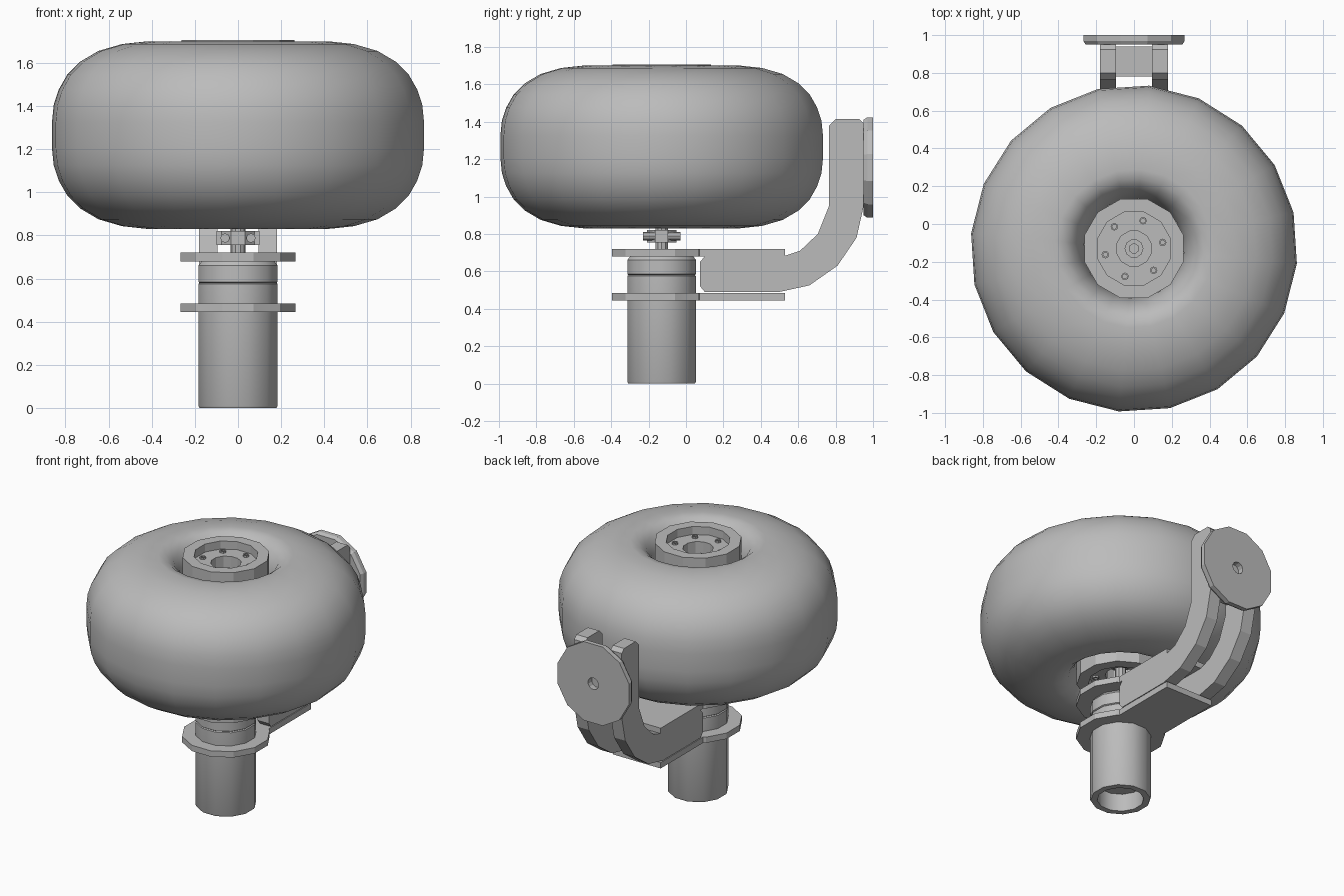
import bpy, bmesh, math
from mathutils import Matrix, Vector

if "Cube" in bpy.data.objects:
    bpy.data.objects.remove(bpy.data.objects["Cube"])

GREY = (0.5, 0.5, 0.5, 1)
mat = bpy.data.materials.new("plain grey")
mat.use_nodes = True
mat.diffuse_color = GREY
mat.node_tree.nodes["Principled BSDF"].inputs["Base Color"].default_value = GREY

AXIS = Vector((0, -0.13, 0))   # wheel and strut axis
MID = 1.265                    # wheel mid height


def finish(name, bm, smooth=None):
    bmesh.ops.remove_doubles(bm, verts=bm.verts, dist=1e-5)
    bmesh.ops.recalc_face_normals(bm, faces=bm.faces)
    mesh = bpy.data.meshes.new(name)
    bm.to_mesh(mesh)
    bm.free()
    mesh.materials.append(mat)
    ob = bpy.data.objects.new(name, mesh)
    bpy.context.collection.objects.link(ob)
    if smooth:
        bpy.ops.object.select_all(action='DESELECT')
        ob.select_set(True)
        bpy.context.view_layer.objects.active = ob
        bpy.ops.object.shade_smooth_by_angle(angle=math.radians(smooth))
    return ob


def revolve(name, profile, sides, turn=0, place=Matrix.Translation(AXIS), closed=False, smooth=None):
    """Spin (radius, height) points around z."""
    bm = bmesh.new()
    rings = []
    for r, z in profile:
        angles = [math.radians(turn) + math.tau * i / sides for i in range(sides)]
        rings.append([bm.verts.new(place @ Vector((r * math.cos(a), r * math.sin(a), z))) for a in angles])
    pairs = list(zip(rings, rings[1:]))
    if closed:
        pairs.append((rings[-1], rings[0]))
    for a, b in pairs:
        for i in range(sides):
            j = (i + 1) % sides
            bm.faces.new((a[i], a[j], b[j], b[i]))
    return finish(name, bm, smooth)


def extrude_x(name, outline, x0, x1, smooth=None):
    """Extrude a (y, z) outline from x0 to x1."""
    bm = bmesh.new()
    face = bm.faces.new([bm.verts.new((x0, y, z)) for y, z in outline])
    new = bmesh.ops.extrude_face_region(bm, geom=[face])["geom"]
    bmesh.ops.translate(bm, vec=(x1 - x0, 0, 0), verts=[v for v in new if isinstance(v, bmesh.types.BMVert)])
    return finish(name, bm, smooth)


def box(name, x, y, z):
    return extrude_x(name, [(y[0], z[0]), (y[1], z[0]), (y[1], z[1]), (y[0], z[1])], *x)


# Fat tyre: upper half of the section, mirrored about the mid height
half = [(0.866, 0.06), (0.858, 0.14), (0.835, 0.21), (0.795, 0.28), (0.735, 0.34), (0.65, 0.39),
        (0.54, 0.422), (0.42, 0.435), (0.37, 0.425), (0.325, 0.39), (0.29, 0.33), (0.265, 0.25)]
section = [(r, MID - h) for r, h in reversed(half)] + [(r, MID + h) for r, h in half]
revolve("tyre", section, 20, -5.3, closed=True, smooth=40)

# Hub discs with raised rim, recessed plate, socket and bolts on both sides
for side, s in (("upper", 1), ("lower", -1)):
    place = Matrix.Translation(AXIS + Vector((0, 0, MID))) @ Matrix.Diagonal((1, 1, s, 1))
    top = 0.44 if s > 0 else 0.432
    revolve(side + "_hub", [(0.272, 0.2), (0.272, top), (0.2, top), (0.2, top - 0.055), (0.095, top - 0.055),
            (0.095, top - 0.14), (0, top - 0.14)], 12, 15, place)
    revolve(side + "_axle_end", [(0.05, 0.28), (0.05, top - 0.11), (0.025, top - 0.11), (0.025, top - 0.14),
            (0, top - 0.14)], 10, 0, place)
    for k in range(6):
        a = math.radians(12 + 60 * k)
        spot = place @ Matrix.Translation((0.155 * math.cos(a), 0.155 * math.sin(a), top - 0.055))
        revolve(side + "_hub_bolt", [(0.02, -0.01), (0.02, 0.012), (0.012, 0.012), (0.012, 0), (0, 0)], 8, 0, spot)

# Strut with hollow foot, and the sleeve above its groove
revolve("strut", [(0, 0.12), (0.145, 0.12), (0.145, 0), (0.185, 0), (0.19, 0.01), (0.19, 0.575),
        (0.183, 0.58), (0.19, 0.585), (0.19, 0.66), (0.175, 0.68), (0, 0.68)], 12, 15, smooth=31)

# Clamp collars and the plates that hold the arms
for level, z in (("lower", 0.445), ("upper", 0.68)):
    revolve(level + "_collar", [(0, z), (0.275, z), (0.275, z + 0.04), (0, z + 0.04)], 12, 15)
    box(level + "_plate", (-0.18, 0.18), (-0.1, 0.53), (z, z + 0.04))

# Axle stem and its split clamp with bolts
revolve("axle_stem", [(0.035, 0.7), (0.035, 1.2)], 10)
revolve("axle_clamp", [(0, 0.755), (0.085, 0.755), (0.085, 0.82), (0, 0.82)], 8, 22.5)
for s in (-1, 1):
    box("clamp_lug", (s * 0.06, s * 0.1), (-0.165, -0.095), (0.755, 0.82))
    spot = Matrix.Translation((s * 0.06, -0.13, 0.788)) @ Matrix.Rotation(math.pi / 2, 4, 'X')
    revolve("clamp_bolt", [(0, -0.1), (0.022, -0.1), (0.022, 0.1), (0, 0.1)], 8, 0, spot)

# Pair of curved arms
arm = [(0.075, 0.52), (0.1, 0.49), (0.5, 0.49), (0.66, 0.525), (0.81, 0.63), (0.912, 0.78), (0.95, 0.95),
       (0.95, 1.39), (0.925, 1.415), (0.8, 1.415), (0.765, 1.38), (0.765, 0.95), (0.705, 0.8), (0.61, 0.71),
       (0.52, 0.68), (0.1, 0.68), (0.075, 0.65)]
for side, s in (("left", 1), ("right", -1)):
    extrude_x(side + "_arm", arm, s * 0.095, s * 0.18)

# Spacer block between the arms, and the mounting disc with its bolt hole
box("arm_spacer", (-0.095, 0.095), (0.78, 0.94), (1.02, 1.29))
back = Matrix.Translation((0, 0.95, 1.155)) @ Matrix.Rotation(-math.pi / 2, 4, 'X')
revolve("mounting_disc", [(0, 0.005), (0.265, 0), (0.278, 0.02), (0.278, 0.05), (0.04, 0.05), (0.04, 0.01), (0, 0.01)],
        12, 15, back)
